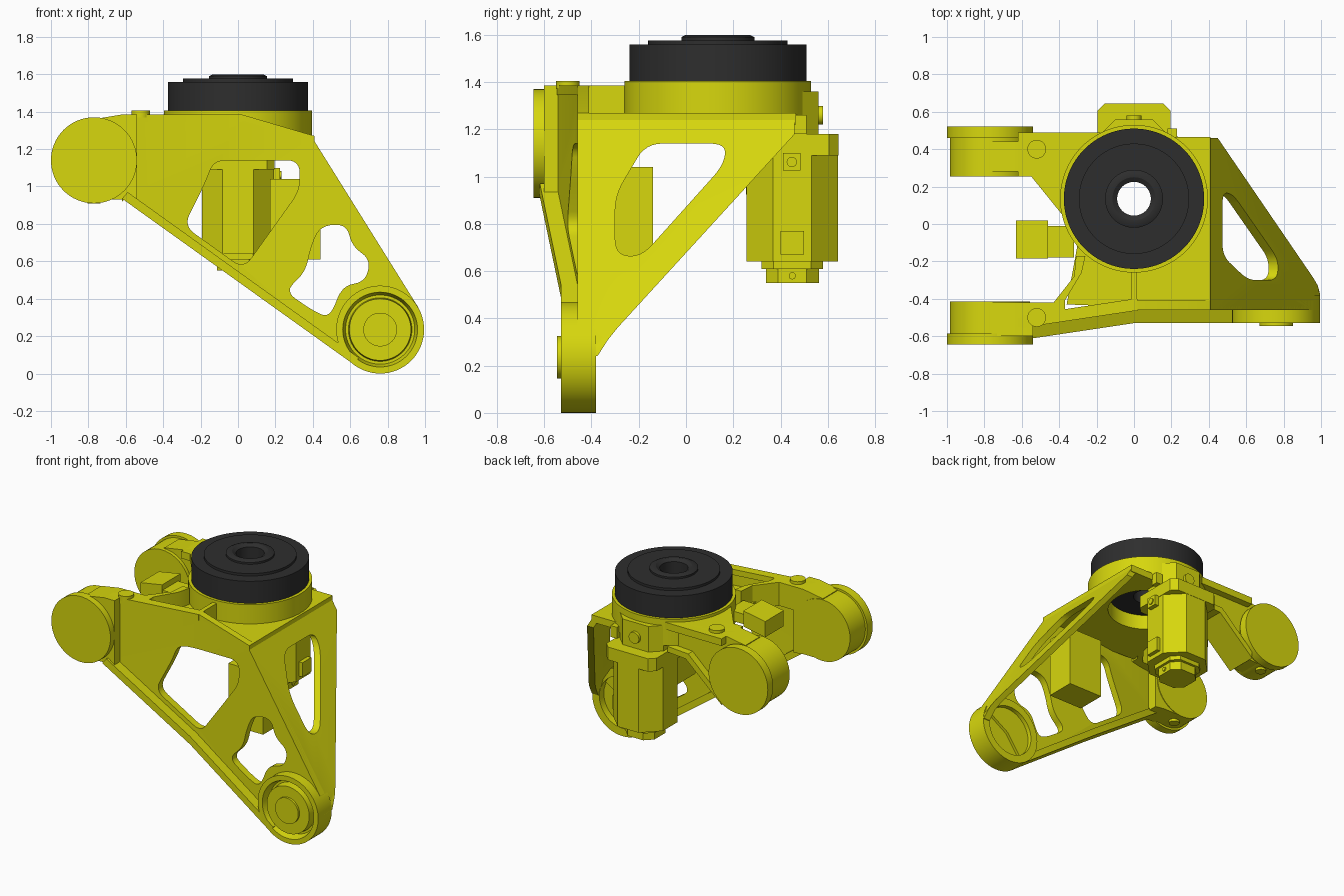
import bpy, bmesh, math
from mathutils import Vector

cube = bpy.data.objects.get("Cube")
if cube:
    bpy.data.objects.remove(cube, do_unlink=True)

parts = []


def material(name, color, rough):
    m = bpy.data.materials.new(name)
    m.use_nodes = True
    m.diffuse_color = color
    node = m.node_tree.nodes["Principled BSDF"]
    node.inputs["Base Color"].default_value = color
    node.inputs["Roughness"].default_value = rough
    return m


YELLOW = material("yellow paint", (0.68, 0.68, 0.004, 1), 0.6)
BLACK = material("black rubber", (0.027, 0.027, 0.027, 1), 0.6)


def finish(name, bm, mat):
    bmesh.ops.remove_doubles(bm, verts=bm.verts, dist=1e-5)
    bmesh.ops.recalc_face_normals(bm, faces=bm.faces)
    mesh = bpy.data.meshes.new(name)
    bm.to_mesh(mesh)
    bm.free()
    mesh.materials.append(mat)
    ob = bpy.data.objects.new(name, mesh)
    bpy.context.collection.objects.link(ob)
    parts.append(ob)
    return ob


def place(a, b, c, axis):
    # profile coordinates (a, b) and depth c along the axis
    return {"x": (c, a, b), "y": (a, c, b), "z": (a, b, c)}[axis]


def rounded(pts, r):
    # replace each corner by a short quadratic arc
    if r == 0:
        return [Vector(p) for p in pts]
    out, n = [], len(pts)
    for i in range(n):
        p, q, s = (Vector(pts[k % n]) for k in (i - 1, i, i + 1))
        u, v = p - q, s - q
        a = q + u.normalized() * min(r, u.length * 0.48)
        b = q + v.normalized() * min(r, v.length * 0.48)
        for k in range(7):
            t = k / 6
            out.append(a * (1 - t) ** 2 + q * 2 * t * (1 - t) + b * t * t)
    return out


def circle(cx, cy, r, n=64):
    return [(cx + r * math.cos(k * math.tau / n), cy + r * math.sin(k * math.tau / n)) for k in range(n)]


def prism(name, outer, lo, hi, axis="z", holes=(), r=0, hole_r=0, bend=None, split=False, mat=YELLOW):
    cu = bpy.data.curves.new(name, "CURVE")
    cu.dimensions, cu.fill_mode, cu.extrude = "2D", "BOTH", (hi - lo) / 2
    for loop in [rounded(outer, r)] + [rounded(h, hole_r) for h in holes]:
        sp = cu.splines.new("POLY")
        sp.points.add(len(loop) - 1)
        for pt, p in zip(sp.points, loop):
            pt.co = (p[0], p[1], 0, 1)
        sp.use_cyclic_u = True
    tmp = bpy.data.objects.new("profile", cu)
    bpy.context.collection.objects.link(tmp)
    mesh = bpy.data.meshes.new_from_object(tmp.evaluated_get(bpy.context.evaluated_depsgraph_get()))
    bpy.data.objects.remove(tmp)
    bpy.data.curves.remove(cu)
    bm = bmesh.new()
    bm.from_mesh(mesh)
    bpy.data.meshes.remove(mesh)
    for v in bm.verts:
        v.co = place(v.co.x, v.co.y, v.co.z + (lo + hi) / 2, axis)
    bmesh.ops.remove_doubles(bm, verts=bm.verts, dist=1e-5)
    if split:
        bmesh.ops.bisect_plane(bm, geom=bm.verts[:] + bm.edges[:] + bm.faces[:],
                               plane_co=(0, 0, 0), plane_no=(1, 0, 0))
    if bend:
        for v in bm.verts:
            bend(v.co)
    return finish(name, bm, mat)


def lathe(name, profile, ca, cb, axis, n=64, mat=YELLOW):
    # profile is (radius, depth); centre is (ca, cb) across the axis
    bm = bmesh.new()
    rings = [[bm.verts.new(place(ca + r * math.cos(k * math.tau / n), cb + r * math.sin(k * math.tau / n), d, axis))
              for k in range(n)] if r else [bm.verts.new(place(ca, cb, d, axis))] for r, d in profile]
    for A, B in zip(rings, rings[1:]):
        for k in range(n):
            j = (k + 1) % n
            loop = [A[k], A[j], B[j], B[k]] if len(A) > 1 and len(B) > 1 else (
                [A[0], B[j], B[k]] if len(B) > 1 else [A[k], A[j], B[0]])
            bm.faces.new(loop)
    return finish(name, bm, mat)


def disc(name, ca, cb, r, lo, hi, axis, n=48, mat=YELLOW):
    return lathe(name, [(0, lo), (r, lo), (r, hi), (0, hi)], ca, cb, axis, n, mat)


def box(name, x0, x1, y0, y1, z0, z1):
    return prism(name, [(x0, y0), (x1, y0), (x1, y1), (x0, y1)], z0, z1)


def flare(co):
    # the left half of the front frame leans outward
    co.y += 0.15 * min(co.x, 0)


def lean(co):
    # the side plate follows the slope and then the round hub
    z = co.z
    if z < 0.36:
        co.x += 0.76 + math.sqrt(0.235 ** 2 - (z - 0.235) ** 2)
    else:
        co.x += 0.41 + max(0, 1.24 - z) * 0.625


# Front plate with two openings
upper_hole = [(-0.13, 1.14), (0.33, 1.14), (0.33, 0.98), (0.03, 0.56), (-0.29, 0.79), (-0.17, 1.03)]
lower_hole = [(0.44, 0.79), (0.58, 0.80), (0.61, 0.68), (0.71, 0.61), (0.68, 0.49), (0.56, 0.47),
              (0.49, 0.30), (0.41, 0.33), (0.25, 0.44), (0.36, 0.54), (0.39, 0.68)]
prism("front_plate", [(-0.62, 1.385), (0.02, 1.385), (0.41, 1.27), (0.41, 1.24), (0.96, 0.36),
                      (0.76, 0.235), (0.624, 0.045), (-0.6, 0.925)],
      -0.46, -0.41, "y", [upper_hole, lower_hole], hole_r=0.07, bend=flare, split=True)
prism("lower_rim", [(-0.62, 0.935), (0.624, 0.045), (0.645, 0.085), (-0.59, 0.97)],
      -0.53, -0.40, "y", bend=flare, split=True)
prism("upper_lip", [(-0.6, 1.345), (0.02, 1.345), (0.02, 1.385), (-0.6, 1.385)],
      -0.465, -0.40, "y", bend=flare, split=True)

# Lower hub with recessed disc
lathe("lower_hub", [(0, -0.545), (0.09, -0.545), (0.09, -0.53), (0.165, -0.53), (0.17, -0.47),
                    (0.185, -0.47), (0.2, -0.53), (0.235, -0.53), (0.235, -0.38), (0.18, -0.38),
                    (0.18, -0.43), (0, -0.43)], 0.76, 0.235, "y")

# Sloping side plate
prism("side_plate", [(-0.46, 1.27), (0.46, 1.27), (0.46, 1.24), (0.46, 1.18), (-0.29, 0.36), (-0.33, 0.31),
                     (-0.375, 0.24), (-0.46, 0.24), (-0.46, 0.36), (-0.46, 1.24)], -0.05, 0, "x",
      [[(-0.3, 0.92), (-0.17, 1.14), (0.17, 1.14), (0.16, 1.05), (-0.19, 0.66), (-0.3, 0.67)]],
      hole_r=0.07, bend=lean)

# Deck, walls and ribs around the wheel seat
prism("deck", [(-0.36, -0.43), (0.41, -0.46), (0.41, 0.465), (-0.2, 0.465), (-0.36, 0.3), (-0.3, -0.1)],
      1.22, 1.27, "z", [circle(0, 0.135, 0.26)])
prism("deck_left_wall", [(-0.55, -0.42), (-0.43, -0.42), (-0.32, -0.28), (-0.31, -0.17), (-0.26, -0.17),
                         (-0.28, -0.26), (-0.37, -0.41), (-0.37, -0.46), (-0.55, -0.5)], 1.22, 1.385)
box("deck_rib", -0.015, 0.015, -0.42, -0.25, 1.26, 1.385)
lathe("wheel_seat", [(0.26, 1.22), (0.395, 1.22), (0.395, 1.405), (0.26, 1.405), (0.26, 1.22)], 0, 0.135, "z", 96)

# Black wheel with stepped top
lathe("wheel", [(0.09, 1.32), (0.25, 1.32), (0.25, 1.405), (0.375, 1.405), (0.375, 1.56), (0.295, 1.56),
                (0.295, 1.577), (0.155, 1.577), (0.155, 1.59), (0.135, 1.6), (0.115, 1.6), (0.09, 1.585),
                (0.09, 1.32)], 0, 0.135, "z", 96, BLACK)

# Paired end drums with cap, bolts and arm blocks
for side, body, cap, bolt_y in (("front", (-0.585, -0.415), (-0.645, -0.585), -0.5),
                                ("rear", (0.255, 0.46), (0.46, 0.52), 0.4)):
    disc(side + "_drum", -0.77, 1.14, 0.215, *body, "y")
    disc(side + "_drum_cap", -0.77, 1.14, 0.23, *cap, "y", 64)
    disc(side + "_top_bolt", -0.52, bolt_y, 0.05, 1.37, 1.405, "z", 24)
    disc(side + "_bottom_bolt", -0.77, bolt_y, 0.035, 0.91, 0.95, "z", 24)
prism("front_arm_block", [(-0.77, 1.36), (-0.62, 1.385), (-0.54, 1.385), (-0.54, 0.92), (-0.62, 0.93),
                          (-0.77, 0.93)], -0.6, -0.42, "y")

# Rear arm: top sheet, tapering web and bottom flange
prism("rear_arm_top", [(-0.62, 0.255), (-0.55, 0.255), (-0.36, 0.02), (-0.2, 0.35), (-0.18, 0.49), (-0.62, 0.49)],
      1.335, 1.385)
prism("rear_arm_web", [(-0.77, 1.36), (-0.62, 1.385), (-0.2, 1.385), (-0.2, 1.22), (-0.35, 1.18), (-0.62, 0.94),
                       (-0.77, 0.93)], 0.28, 0.44, "y")
prism("rear_arm_flange", [(-0.2, 1.22), (-0.36, 1.21), (-0.62, 0.97), (-0.62, 0.92), (-0.34, 1.17), (-0.2, 1.18)],
      0.26, 0.49, "y")

# Small connector between the arms
prism("connector", [(-0.63, 1.33), (-0.46, 1.36), (-0.46, 1.25), (-0.63, 1.22)], -0.185, 0.02, "y")
box("connector_bracket", -0.47, -0.32, -0.18, -0.01, 1.25, 1.32)

# Control box behind the front plate
box("control_box", 0.17, 0.44, -0.35, -0.14, 0.61, 1.04)


# Hanging motor: octagonal body, cap, end plate and nut
def octagon(r, c, cy):
    return [(sx * a, cy + sy * b) for sx, sy, swap in ((1, 1, 0), (-1, 1, 1), (-1, -1, 0), (1, -1, 1))
            for a, b in (((c, r), (r, c)) if swap else ((r, c), (c, r)))]


prism("motor_body", octagon(0.193, 0.082, 0.45), 0.64, 1.1)
prism("motor_cap", octagon(0.195, 0.155, 0.45), 1.09, 1.18)
prism("motor_end_plate", octagon(0.13, 0.08, 0.45), 0.61, 0.65)
prism("motor_end_nut", octagon(0.112, 0.06, 0.45), 0.55, 0.62)
box("motor_upper_plug", 0.18, 0.225, 0.41, 0.485, 1.025, 1.1)
box("motor_lower_plug", 0.18, 0.22, 0.4, 0.5, 0.67, 0.77)
disc("upper_plug_pin", 0.448, 1.062, 0.022, 0.22, 0.232, "x", 16)
disc("end_nut_pin", 0.45, 0.58, 0.015, 0.11, 0.12, "x", 16)

# Motor mount behind the wheel seat
prism("motor_mount", [(-0.17, 0.35), (0.17, 0.35), (0.17, 0.49), (0.1, 0.56), (-0.1, 0.56), (-0.17, 0.49)],
      1.17, 1.36, holes=[])
disc("mount_bolt", 0, 1.26, 0.04, 0.55, 0.58, "y", 20)
box("mount_tab", 0.18, 0.23, 0.46, 0.51, 1.18, 1.26)

# Smooth round surfaces while keeping crisp edges
bpy.ops.object.select_all(action="DESELECT")
for ob in parts:
    ob.select_set(True)
bpy.context.view_layer.objects.active = parts[0]
bpy.ops.object.shade_smooth_by_angle(angle=math.radians(30))
